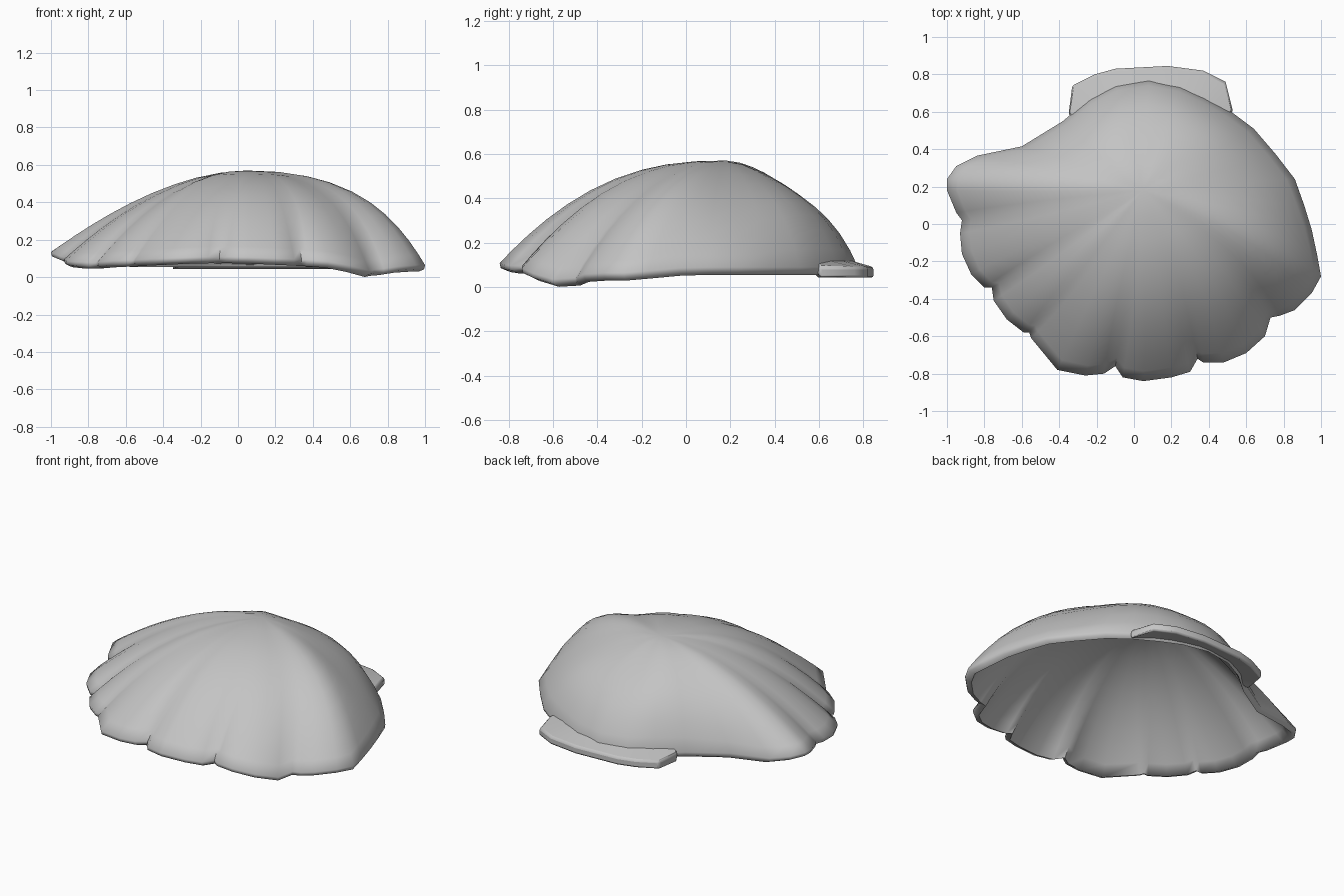
import bpy, bmesh, math
from mathutils import Vector

if "Cube" in bpy.data.objects:
    bpy.data.objects.remove(bpy.data.objects["Cube"])

grey = bpy.data.materials.new("shell grey")
grey.diffuse_color = (0.55, 0.55, 0.55, 1)
grey.use_nodes = True
grey.node_tree.nodes["Principled BSDF"].inputs["Base Color"].default_value = grey.diffuse_color


def finish(name, bm, angle):
    bmesh.ops.recalc_face_normals(bm, faces=bm.faces[:])
    mesh = bpy.data.meshes.new(name)
    bm.to_mesh(mesh)
    bm.free()
    mesh.materials.append(grey)
    ob = bpy.data.objects.new(name, mesh)
    bpy.context.collection.objects.link(ob)
    bpy.ops.object.select_all(action='DESELECT')
    ob.select_set(True)
    bpy.context.view_layer.objects.active = ob
    bpy.ops.object.shade_smooth_by_angle(angle=math.radians(angle))
    return ob


# Scalloped rim outline seen from above, clockwise from the hinge
RIM = [(.08, .775), (.25, .74), (.38, .68), (.52, .60), (.64, .51), (.76, .37),
       (.86, .24), (.91, .10), (.95, -.03), (.98, -.17), (1.0, -.28), (.95, -.37),
       (.86, -.46), (.78, -.49), (.73, -.50), (.70, -.60), (.60, -.69), (.48, -.74),
       (.37, -.74), (.34, -.72), (.30, -.79), (.20, -.82), (.05, -.84), (-.06, -.82),
       (-.10, -.76), (-.16, -.80), (-.26, -.81), (-.41, -.78), (-.55, -.61), (-.56, -.58),
       (-.59, -.58), (-.68, -.51), (-.75, -.41), (-.76, -.34), (-.80, -.34), (-.87, -.27),
       (-.92, -.16), (-.93, -.05), (-.92, .02), (-.95, .06), (-1.0, .18), (-1.0, .24),
       (-.95, .31), (-.84, .365), (-.60, .415), (-.38, .55), (-.24, .67), (-.10, .745)]
rim = [Vector(p) for p in RIM]
N = len(rim)
CENTRE = Vector((.05, .18))

# Softened outline: the scallops fade out toward the crown
soft = rim[:]
for _ in range(5):
    soft = [(soft[i - 1] + soft[i] * 2 + soft[(i + 1) % N]) / 4 for i in range(N)]

# Rim waviness: (x, y, rise, radius)
WAVES = [(.72, -.58, -.055, .2), (1, -.3, -.025, .2), (-1, .22, .045, .2),
         (-.1, -.85, .02, .4), (-.8, -.35, -.01, .2)]

# Slope by direction: (degrees, share of gentle fall, its power); rest is a steep edge
SLOPES = [(0, .85, 2), (45, .62, 1.5), (90, .7, 1.5), (130, .62, 1.8), (160, .85, 1.9),
          (178, 1, 1.85), (205, 1, 1.95), (235, 1, 2.3), (270, 1, 2.5), (315, 1, 2.15),
          (360, .85, 2)]


def slope(d):
    a = math.degrees(math.atan2(d.y, d.x)) % 360
    for (a0, s0, p0), (a1, s1, p1) in zip(SLOPES, SLOPES[1:]):
        if a <= a1:
            f = (a - a0) / (a1 - a0)
            f = f * f * (3 - 2 * f)
            return s0 + (s1 - s0) * f, p0 + (p1 - p0) * f


def rim_height(p):
    return .09 + sum(r * math.exp(-((p.x - x) ** 2 + (p.y - y) ** 2) / w ** 2)
                     for x, y, r, w in WAVES)


def point(i, t, scale, crown, drop):
    edge = soft[i].lerp(rim[i], t ** 1.7)
    p = CENTRE + (edge - CENTRE) * t * scale
    d = (rim[i] - CENTRE).normalized()
    # ribs on the front right bow outward
    p.x += .13 * math.sin(math.pi * t) * max(0, d.x) * min(1, max(0, -d.y * 2))
    share, power = slope(d)
    fall = share * t ** power + (1 - share) * t ** 8
    low = rim_height(rim[i]) - drop
    return (p.x, p.y, low + (crown - low) * (1 - fall))


# Hollow shell: outer skin, rounded lip, inner skin
bm = bmesh.new()
steps = [.14, .27, .38, .5, .61, .71, .8, .88, .95, 1]
rings = [[bm.verts.new(point(i, t, 1, .57, 0)) for i in range(N)] for t in steps]
rings.append([bm.verts.new(point(i, 1, .995, .57, .022)) for i in range(N)])
rings += [[bm.verts.new(point(i, t, .965, .53, .035)) for i in range(N)]
          for t in reversed(steps)]
for a, b in zip(rings, rings[1:]):
    for i in range(N):
        j = (i + 1) % N
        bm.faces.new((a[i], a[j], b[j], b[i]))
for ring, z in ((rings[0], .57), (rings[-1], .53)):
    top = bm.verts.new((CENTRE.x, CENTRE.y, z))
    for i in range(N):
        bm.faces.new((ring[i], ring[(i + 1) % N], top))
finish("shell", bm, 70)

# Hinge flange: curved slab behind the shell
OUTER = [(-.35, .585), (-.33, .74), (-.21, .80), (-.10, .83), (.18, .845),
         (.37, .82), (.49, .76), (.53, .60)]
INNER = [(-.33, .57), (-.25, .63), (-.18, .675), (-.08, .715), (.14, .74),
         (.30, .69), (.40, .64), (.50, .585)]
bm = bmesh.new()
loops = [[bm.verts.new((x, y, z)) for x, y in pts]
         for pts, z in ((OUTER, .09), (OUTER, .04), (INNER, .07), (INNER, .12))]
for k in range(4):
    a, b = loops[k], loops[(k + 1) % 4]
    for i in range(len(a) - 1):
        bm.faces.new((a[i], a[i + 1], b[i + 1], b[i]))
for e in (0, -1):
    bm.faces.new([l[e] for l in loops])
flange = finish("hinge_flange", bm, 50)
bev = flange.modifiers.new("soft edges", 'BEVEL')
bev.width = .012
bev.segments = 2
bev.limit_method = 'ANGLE'
bev.angle_limit = math.radians(50)
